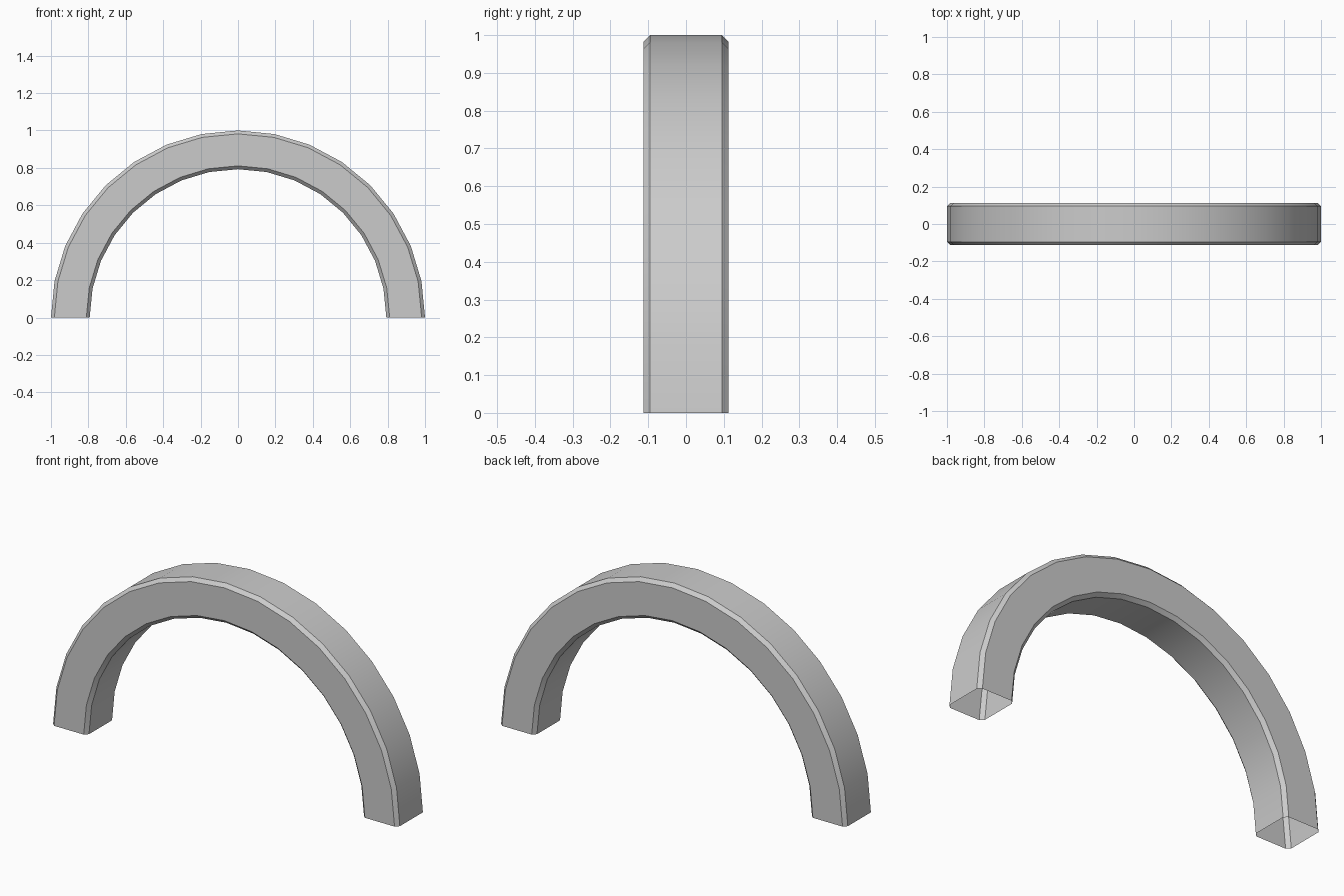
import bpy
import bmesh
from math import cos, sin, pi, radians

cube = bpy.data.objects.get("Cube")
if cube:
    bpy.data.objects.remove(cube, do_unlink=True)

OUTER, INNER, HALF_DEPTH, CHAMFER = 1.0, 0.793, 0.113, 0.018
SEGMENTS = 16

# Plain grey surface
grey = bpy.data.materials.new("light_grey")
grey.use_nodes = True
colour = (0.6, 0.6, 0.6, 1)
grey.diffuse_color = colour
grey.node_tree.nodes["Principled BSDF"].inputs["Base Color"].default_value = colour

# Chamfered rectangular cross-section as (radius, depth)
half = [(INNER + CHAMFER, HALF_DEPTH), (INNER, HALF_DEPTH - CHAMFER)]
half += [(r, -y) for r, y in reversed(half)]
section = half + [(OUTER + INNER - r, y) for r, y in reversed(half)]

# Sweep the section over a half circle, leaving the feet open
bm = bmesh.new()
rings = []
for i in range(SEGMENTS + 1):
    a = pi * i / SEGMENTS
    rings.append([bm.verts.new((r * cos(a), y, r * sin(a))) for r, y in section])
count = len(section)
for near, far in zip(rings, rings[1:]):
    for j in range(count):
        k = (j + 1) % count
        bm.faces.new((near[j], near[k], far[k], far[j]))
bmesh.ops.recalc_face_normals(bm, faces=bm.faces)

# Make sure the front flat side faces outward
front = min(bm.faces, key=lambda f: f.calc_center_median().y)
if front.normal.y > 0:
    bmesh.ops.reverse_faces(bm, faces=bm.faces)

mesh = bpy.data.meshes.new("arch")
bm.to_mesh(mesh)
bm.free()
mesh.materials.append(grey)
arch = bpy.data.objects.new("arch", mesh)
bpy.context.collection.objects.link(arch)

# Smooth along the curve, crisp at the chamfers
bpy.ops.object.select_all(action="DESELECT")
arch.select_set(True)
bpy.context.view_layer.objects.active = arch
bpy.ops.object.shade_smooth_by_angle(angle=radians(30))
